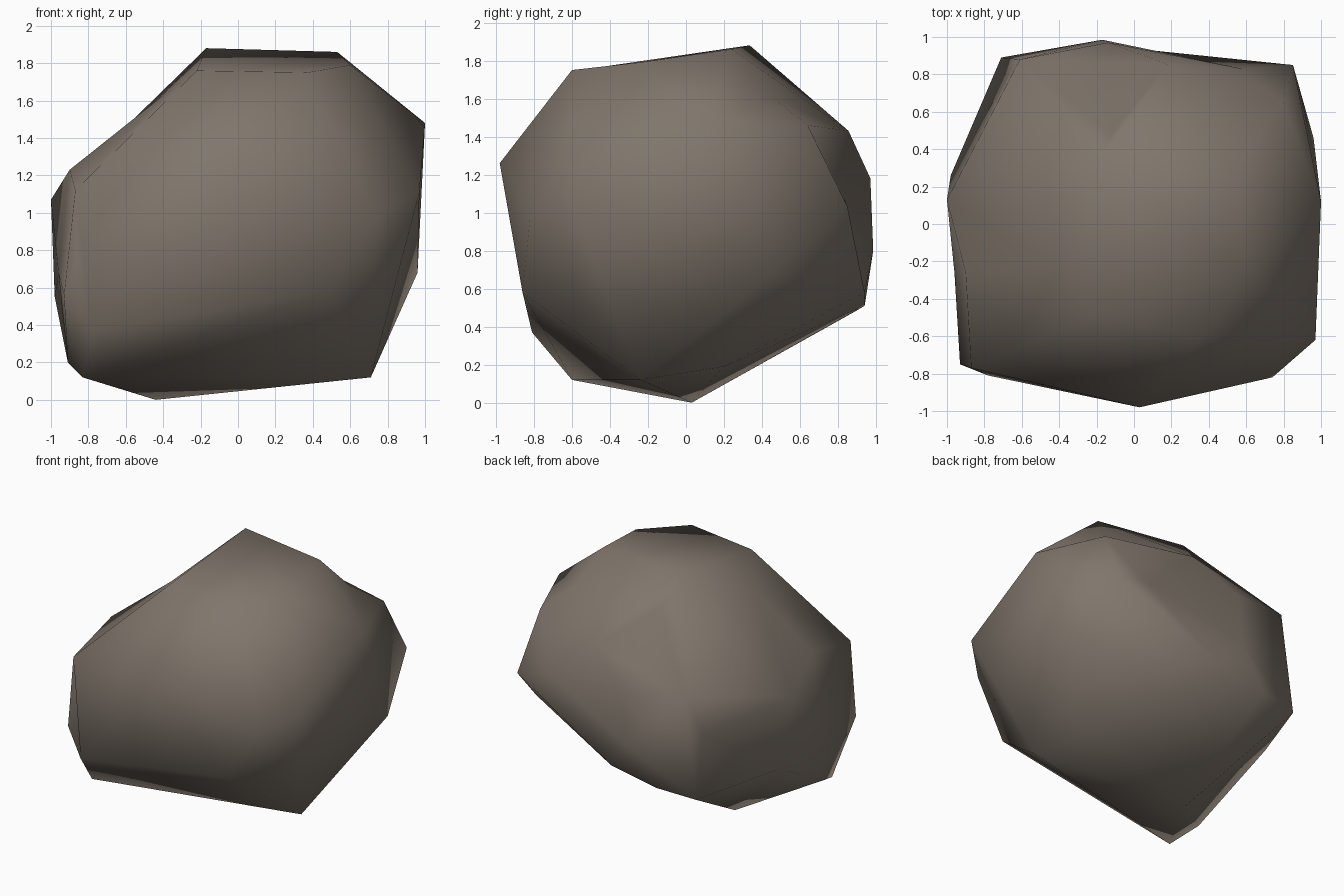
import bpy, bmesh
from mathutils import Vector

if "Cube" in bpy.data.objects:
    bpy.data.objects.remove(bpy.data.objects["Cube"])

# corners of the boulder
corners = [
    # crown
    (-.17, .335, 1.88), (.53, .24, 1.86), (.6, -.245, 1.79), (.37, -.6, 1.75),
    (-.22, -.49, 1.76), (-.41, -.23, 1.62), (-.12, .48, 1.66), (.64, .45, 1.61),
    # front
    (.03, -.98, 1.26), (.74, -.82, .98), (.48, -.86, .58), (-.87, -.77, 1.12),
    (-.93, -.75, .56), (-.78, -.81, .37),
    # right side
    (1, .12, 1.48), (.97, -.62, 1.11), (.96, .46, .68), (.85, .85, 1.03), (.8, .64, 1.46),
    # back
    (.18, .855, 1.43), (-.14, .97, 1.18), (-.17, .985, .8), (-.02, .94, .58), (-.4, .94, .51),
    (-.71, .89, .48), (-.61, .88, 1.24), (.58, .83, 1.08), (-.68, .78, .94),
    # left side
    (-.9, -.26, 1.23), (-1, .13, 1.07), (-.98, .26, .55), (-.96, -.26, .68), (-.86, -.73, .7),
    (-.93, -.06, .52),
    # underside
    (-.44, .03, 0), (.71, -.24, .12), (.5, .2, .19), (-.83, -.6, .12), (-.91, -.38, .2),
]

# wrap a skin round the corners while they are evened out towards a ball,
# then move them to their true places so shallow hollows survive
centre = Vector((0, 0, .95))
bm = bmesh.new()
true_place = {}
for c in corners:
    ray = Vector(c) - centre
    v = bm.verts.new(ray.normalized() * ray.length ** .35)
    true_place[v] = Vector(c)
bmesh.ops.convex_hull(bm, input=bm.verts[:])
for v, p in true_place.items():
    v.co = p
loose = [v for v in bm.verts if not v.link_faces]
bmesh.ops.delete(bm, geom=loose, context='VERTS')
bmesh.ops.recalc_face_normals(bm, faces=bm.faces[:])
for f in bm.faces:
    f.smooth = True

mesh = bpy.data.meshes.new("boulder")
bm.to_mesh(mesh)
bm.free()
boulder = bpy.data.objects.new("boulder", mesh)
bpy.context.collection.objects.link(boulder)

# one stone colour
stone = bpy.data.materials.new("brown grey stone")
stone.diffuse_color = (.215, .18, .148, 1)
stone.use_nodes = True
stone.node_tree.nodes["Principled BSDF"].inputs["Base Color"].default_value = stone.diffuse_color
mesh.materials.append(stone)
